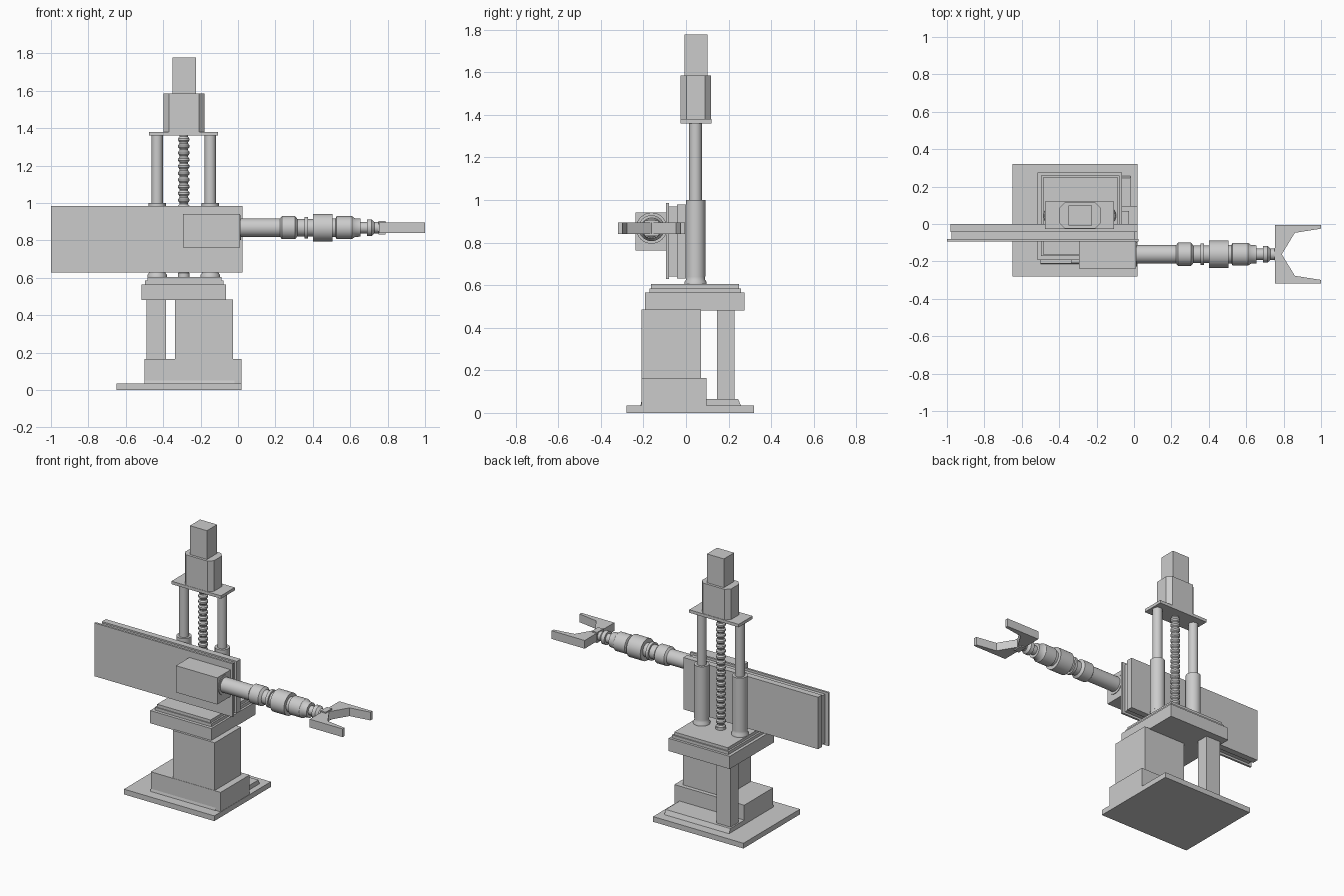
import bpy, bmesh, math
from mathutils import Matrix

if "Cube" in bpy.data.objects:
    bpy.data.objects.remove(bpy.data.objects["Cube"])


def finish(name, bm, smooth=False):
    bmesh.ops.recalc_face_normals(bm, faces=bm.faces)
    me = bpy.data.meshes.new(name)
    bm.to_mesh(me)
    bm.free()
    ob = bpy.data.objects.new(name, me)
    bpy.context.collection.objects.link(ob)
    if smooth:
        bpy.ops.object.select_all(action='DESELECT')
        ob.select_set(True)
        bpy.context.view_layer.objects.active = ob
        bpy.ops.object.shade_smooth_by_angle(angle=math.radians(35))
    return ob


def prism(name, pts, lo, hi, axis='z'):
    """Extrude a polygon along z (points are x, y) or along x (points are y, z)."""
    place = (lambda a, b, c: (a, b, c)) if axis == 'z' else (lambda a, b, c: (c, a, b))
    bm = bmesh.new()
    rings = [[bm.verts.new(place(a, b, c)) for a, b in pts] for c in (lo, hi)]
    for r in rings:
        bm.faces.new(r)
    n = len(pts)
    for i in range(n):
        j = (i + 1) % n
        bm.faces.new((rings[0][i], rings[0][j], rings[1][j], rings[1][i]))
    return finish(name, bm)


def box(name, x0, x1, y0, y1, z0, z1):
    return prism(name, [(x0, y0), (x1, y0), (x1, y1), (x0, y1)], z0, z1)


def lathe(name, profile, origin, along_x=False, n=32):
    """Revolve (position, radius) pairs around a vertical or an x-directed axis."""
    bm = bmesh.new()
    rings = []
    for h, r in profile:
        rings.append([bm.verts.new((r * math.cos(2 * math.pi * i / n),
                                    r * math.sin(2 * math.pi * i / n), h)) for i in range(n)])
    for a, b in zip(rings, rings[1:]):
        for i in range(n):
            j = (i + 1) % n
            bm.faces.new((a[i], a[j], b[j], b[i]))
    bm.faces.new(rings[0])
    bm.faces.new(rings[-1])
    if along_x:
        bm.transform(Matrix.Rotation(math.pi / 2, 4, 'Y'))
    bm.transform(Matrix.Translation(origin))
    return finish(name, bm, True)


# Base: floor plate, sloped low plinth, stepped block, column and rear post
box("floor_plate", -0.65, 0.02, -0.28, 0.32, 0, 0.035)
prism("low_plinth", [(-0.215, 0.03), (0.26, 0.03), (0.245, 0.065), (-0.207, 0.065)],
      -0.5, -0.02, 'x')
box("base_block", -0.5, 0.018, -0.21, 0.097, 0.03, 0.165)
box("main_column", -0.337, -0.027, -0.208, 0.07, 0.16, 0.485)
box("rear_post", -0.49, -0.385, 0.145, 0.227, 0.06, 0.485)

# Turntable: thick plate with two thinner steps
box("deck_plate", -0.517, -0.063, -0.193, 0.275, 0.48, 0.565)
box("deck_step_lower", -0.497, -0.077, -0.172, 0.258, 0.56, 0.585)
box("deck_step_upper", -0.485, -0.088, -0.165, 0.25, 0.58, 0.605)

# Guide rods with sleeves and foot flanges
ROD_Y, MID_X = 0.045, -0.29
for side, sx in (("left", -1), ("right", 1)):
    o = (MID_X + sx * 0.142, ROD_Y, 0)
    lathe(side + "_guide_rod", [(0.6, 0.03), (1.365, 0.03)], o)
    lathe(side + "_sleeve", [(0.64, 0.046), (1.0, 0.046)], o)
    lathe(side + "_rod_flange", [(0.6, 0.052), (0.615, 0.052), (0.625, 0.045), (0.64, 0.045)], o)

# Lead screw with repeated ridges
thread, pitch = [(0.6, 0.023)], 0.036
for k in range(21):
    z = 0.605 + k * pitch
    thread += [(z, 0.023), (z + 0.009, 0.03), (z + 0.02, 0.03), (z + 0.029, 0.023)]
thread.append((1.365, 0.023))
lathe("lead_screw", thread, (MID_X, ROD_Y, 0), n=24)
lathe("screw_flange", [(0.6, 0.032), (0.62, 0.032)], (MID_X, ROD_Y, 0))

# Drive on top: bridge plate, chamfered motor body and cap
box("bridge_plate", -0.475, -0.108, -0.027, 0.12, 1.36, 1.38)
x0, x1, y0, y1, c = -0.397, -0.18, -0.025, 0.117, 0.028
prism("motor_body", [(x0 + c, y0), (x1 - c, y0), (x1, y0 + c), (x1, y1 - c),
                     (x1 - c, y1), (x0 + c, y1), (x0, y1 - c), (x0, y0 + c)], 1.38, 1.585)
box("motor_cap", -0.351, -0.225, -0.008, 0.1, 1.58, 1.778)

# Horizontal slide: front plate, inset core, rear plate
box("slide_front_plate", -1.0, 0.025, -0.094, -0.08, 0.628, 0.985)
box("slide_core", -0.975, 0.005, -0.082, -0.04, 0.642, 0.97)
box("slide_rear_plate", -0.98, 0.02, -0.042, 0.0, 0.632, 0.98)

# Arm: housing box and turned segments
AY, AZ = -0.162, 0.868
box("arm_housing", -0.295, 0.012, -0.237, -0.09, 0.763, 0.942)
lathe("arm_shaft", [
    (0.0, 0.065), (0.016, 0.065), (0.016, 0.049), (0.225, 0.049), (0.235, 0.062), (0.305, 0.062),
    (0.318, 0.046), (0.355, 0.046), (0.355, 0.058), (0.374, 0.058), (0.374, 0.046),
    (0.402, 0.046), (0.402, 0.073), (0.505, 0.073), (0.505, 0.05), (0.522, 0.05),
    (0.527, 0.061), (0.61, 0.061), (0.625, 0.05), (0.655, 0.048), (0.655, 0.03),
    (0.69, 0.03), (0.69, 0.044), (0.715, 0.044), (0.73, 0.03), (0.76, 0.03)],
    (0, AY, AZ), True)

# Gripper: V-slotted jaw, mirrored about the arm axis
box("gripper_hub", 0.75, 0.788, AY - 0.033, AY + 0.033, 0.832, 0.903)
half = [(0.755, 0.157), (1.0, 0.157), (1.0, 0.137), (0.86, 0.115)]
jaw = [(x, AY + d) for x, d in half] + [(0.79, AY)] + [(x, AY - d) for x, d in reversed(half)]
prism("gripper_jaw", jaw, 0.84, 0.895)
